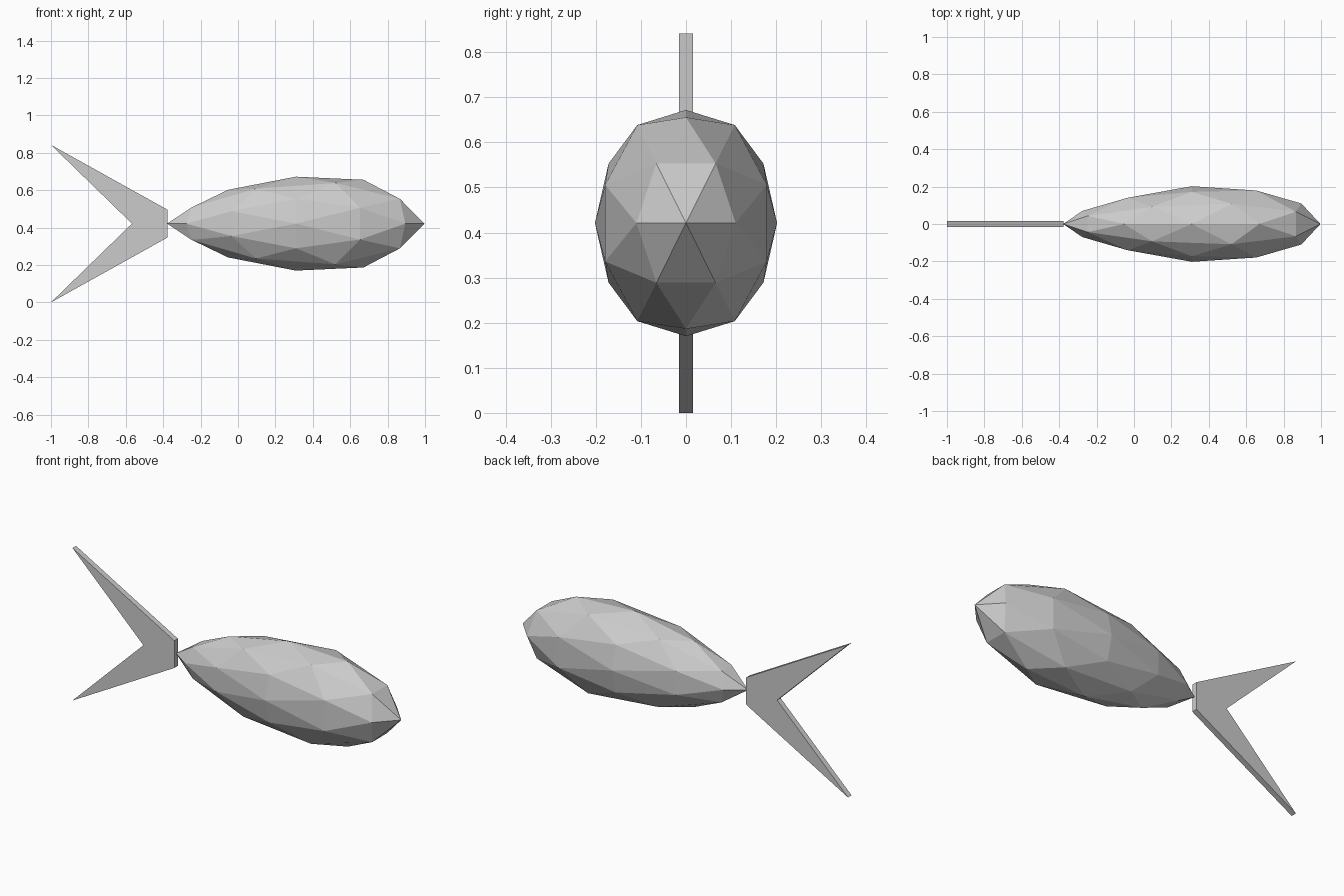
import bpy, bmesh
from mathutils import Vector
from itertools import product, combinations

if "Cube" in bpy.data.objects:
    bpy.data.objects.remove(bpy.data.objects["Cube"])


def finish(bm, name):
    bmesh.ops.recalc_face_normals(bm, faces=bm.faces[:])
    mesh = bpy.data.meshes.new(name)
    bm.to_mesh(mesh)
    bm.free()
    obj = bpy.data.objects.new(name, mesh)
    bpy.context.collection.objects.link(obj)
    return obj


# Body: golden-ratio icosahedron, split once, stretched and tapered to the tail
t = (1 + 5 ** 0.5) / 2
corners = []
for a, b in product((-1, 1), repeat=2):
    corners += [Vector(v).normalized() for v in ((a, 0, b * t), (0, a * t, b), (a * t, b, 0))]
edge_length = min((p - q).length for p, q in combinations(corners, 2))
mids = [(p + q).normalized() for p, q in combinations(corners, 2)
        if (p - q).length < edge_length * 1.01]

bm = bmesh.new()
for p in corners + mids:
    bm.verts.new(p)
bmesh.ops.convex_hull(bm, input=bm.verts[:])
for v in bm.verts:
    x, y, z = v.co
    girth = 1 + 0.25 * x - 0.03 * x ** 2 - 0.04 * x ** 3 - 0.25 * x ** 4
    v.co = (0.309 + 0.688 * x, 0.202 * y * girth, 0.421 + 0.251 * z * girth)
finish(bm, "fish_body")

# Tail fin: forked flat plate
profile = [(-1, 0), (-0.378, 0.346), (-0.378, 0.496), (-1, 0.842), (-0.567, 0.421)]
half = 0.0155
bm = bmesh.new()
face = bm.faces.new([bm.verts.new((x, -half, z)) for x, z in profile])
ext = bmesh.ops.extrude_face_region(bm, geom=[face])
bmesh.ops.translate(bm, vec=(0, 2 * half, 0),
                    verts=[g for g in ext["geom"] if isinstance(g, bmesh.types.BMVert)])
finish(bm, "tail_fin")
